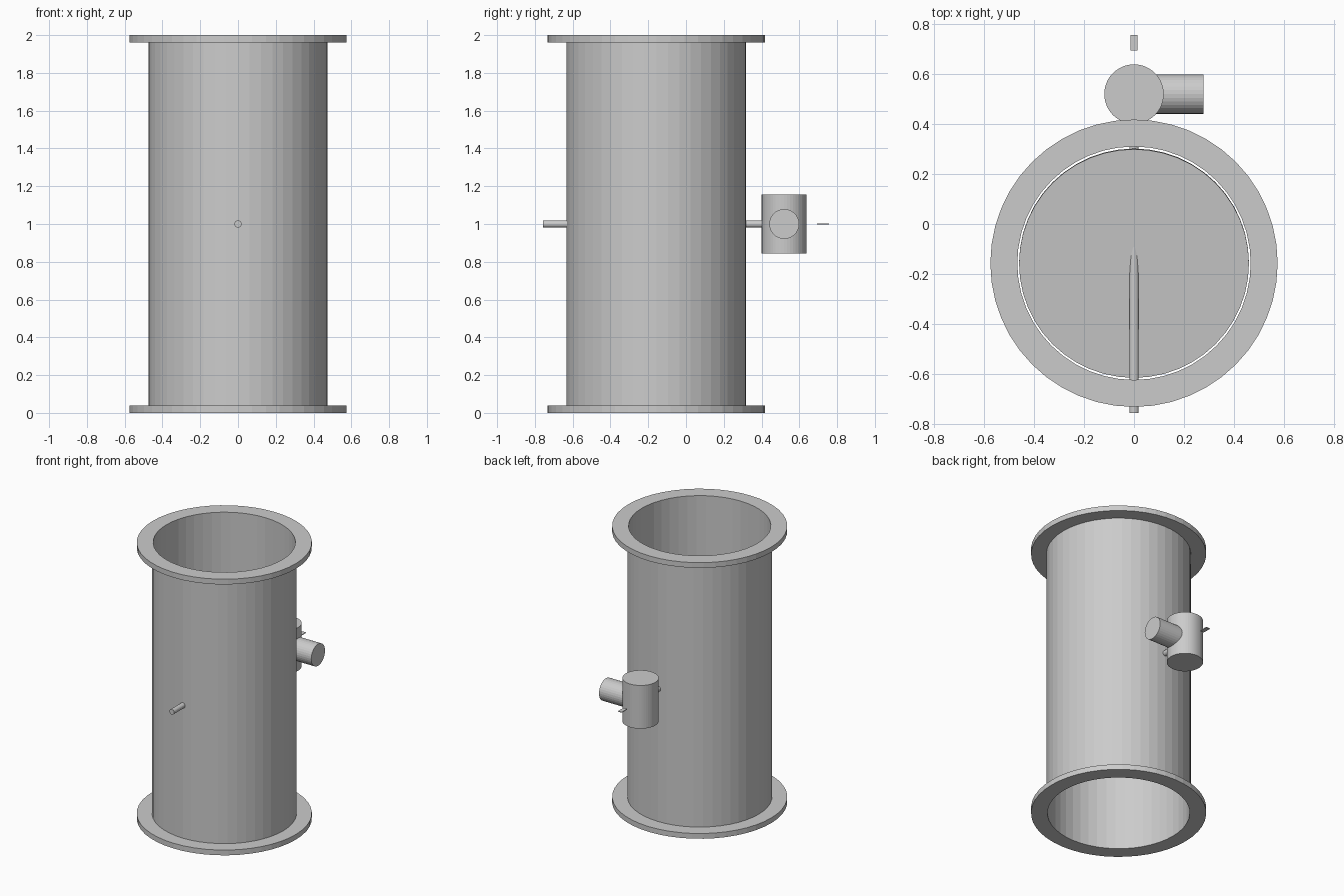
import bpy, bmesh, math
from mathutils import Matrix

if "Cube" in bpy.data.objects:
    bpy.data.objects.remove(bpy.data.objects["Cube"])

DUCT_Y = -0.157   # duct axis
MID_Z = 1.0       # shaft height
ACT_Y = 0.52      # actuator axis
SIDES = 48


def add_object(name, bm, loc, rot=(0, 0, 0)):
    bmesh.ops.recalc_face_normals(bm, faces=bm.faces)
    mesh = bpy.data.meshes.new(name)
    bm.to_mesh(mesh)
    bm.free()
    obj = bpy.data.objects.new(name, mesh)
    obj.location = loc
    obj.rotation_euler = rot
    bpy.context.collection.objects.link(obj)
    return obj


def ring(name, r_in, r_out, z0, z1):
    """Hollow ring around the duct axis, spun from a rectangular profile."""
    bm = bmesh.new()
    profile = [(r_in, z0), (r_out, z0), (r_out, z1), (r_in, z1)]
    verts = [bm.verts.new((r, 0, z)) for r, z in profile]
    edges = [bm.edges.new((verts[i], verts[(i + 1) % 4])) for i in range(4)]
    bmesh.ops.spin(bm, geom=verts + edges, cent=(0, 0, 0), axis=(0, 0, 1),
                   angle=2 * math.pi, steps=SIDES, use_merge=True)
    bmesh.ops.remove_doubles(bm, verts=bm.verts, dist=1e-5)
    return add_object(name, bm, (0, DUCT_Y, 0))


def cylinder(name, radius, depth, loc, rot=(0, 0, 0), sides=32):
    bm = bmesh.new()
    bmesh.ops.create_cone(bm, cap_ends=True, segments=sides, radius1=radius,
                          radius2=radius, depth=depth)
    return add_object(name, bm, loc, rot)


def box(name, size, loc):
    bm = bmesh.new()
    bmesh.ops.create_cube(bm, size=1, matrix=Matrix.Diagonal((*size, 1)))
    return add_object(name, bm, loc)


# Duct body with a flange at each end
ring("duct_tube", 0.467, 0.475, 0.0, 2.0)
ring("bottom_flange", 0.467, 0.575, 0.0, 0.038)
ring("top_flange", 0.467, 0.575, 1.962, 2.0)

# Slightly tilted blade on a shaft that passes through both walls
cylinder("damper_blade", 0.46, 0.024, (0, DUCT_Y, MID_Z),
         (math.radians(6), 0, 0), SIDES)
cylinder("blade_shaft", 0.019, 1.2, (0, DUCT_Y, MID_Z), (math.pi / 2, 0, 0), 24)

# Actuator housing with side motor and position pointer
cylinder("actuator_housing", 0.119, 0.313, (0, ACT_Y, MID_Z), sides=SIDES)
cylinder("actuator_motor", 0.079, 0.24, (0.158, ACT_Y, MID_Z), (0, math.pi / 2, 0))
box("position_pointer", (0.03, 0.062, 0.005), (0, 0.725, MID_Z))
